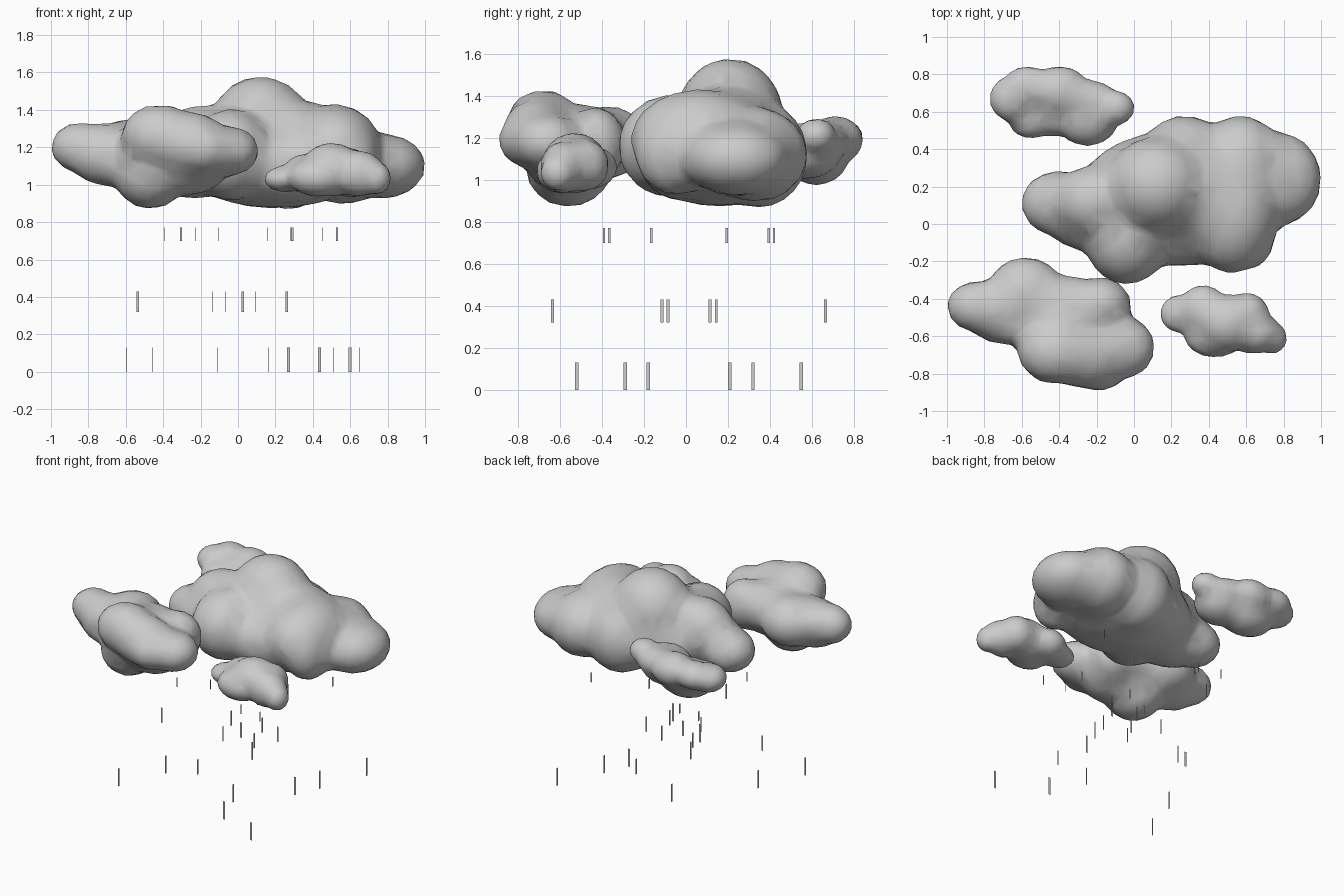
import bpy, bmesh
from mathutils import Matrix, Vector


def cloud(name, lobes, voxel, rounds=20, grow=0.009):
    """Fuse overlapping ellipsoids (x, y, z, rx, ry, rz) into one soft cloud."""
    bm = bmesh.new()
    for x, y, z, rx, ry, rz in lobes:
        m = Matrix.Translation((x, y, z)) @ Matrix.Diagonal((rx + grow, ry + grow, rz + grow, 1))
        bmesh.ops.create_icosphere(bm, subdivisions=3, radius=1, matrix=m)
    me = bpy.data.meshes.new(name)
    bm.to_mesh(me)
    bm.free()
    ob = bpy.data.objects.new(name, me)
    bpy.context.collection.objects.link(ob)
    r = ob.modifiers.new("fuse", 'REMESH')
    r.mode = 'VOXEL'
    r.voxel_size = voxel
    r.use_smooth_shade = True
    s = ob.modifiers.new("soften", 'SMOOTH')
    s.factor = 0.5
    s.iterations = rounds
    d = ob.modifiers.new("facets", 'DECIMATE')
    d.ratio = 0.1
    return ob


def rain(name, side_on, front_on, z0, z1, w):
    """One row of thin upright strips, some facing x and some facing y."""
    bm = bmesh.new()
    for pts, across in ((side_on, Vector((0.001, w / 2, 0))), (front_on, Vector((w / 2, 0, 0)))):
        for x, y in pts:
            lo, hi = Vector((x, y, z0)), Vector((x, y, z1))
            bm.faces.new([bm.verts.new(p) for p in
                          (lo - across, lo + across, hi + across, hi - across)])
    me = bpy.data.meshes.new(name)
    bm.to_mesh(me)
    bm.free()
    bpy.context.collection.objects.link(bpy.data.objects.new(name, me))


def with_opposites(pts, cx=0.0275, cy=0.0145):
    """Add the half-turn copy of each drop."""
    return pts + [(2 * cx - x, 2 * cy - y) for x, y in pts]


# Main cloud
cloud("main_cloud", [
    (0.20, 0.15, 1.12, 0.50, 0.34, 0.24),
    (0.25, -0.03, 1.10, 0.40, 0.19, 0.19),
    (0.12, 0.21, 1.30, 0.27, 0.25, 0.275),
    (0.30, 0.17, 1.24, 0.36, 0.26, 0.20),
    (0.52, 0.06, 1.19, 0.24, 0.32, 0.235),
    (0.61, -0.05, 1.13, 0.14, 0.19, 0.20),
    (0.57, 0.33, 1.12, 0.23, 0.245, 0.22),
    (0.27, 0.35, 1.12, 0.23, 0.225, 0.25),
    (0.76, 0.24, 1.10, 0.24, 0.25, 0.17),
    (-0.04, -0.07, 1.16, 0.22, 0.25, 0.24),
    (-0.20, 0.12, 1.22, 0.23, 0.19, 0.20),
    (-0.24, 0.05, 1.11, 0.24, 0.19, 0.18),
    (-0.41, 0.11, 1.11, 0.19, 0.17, 0.15),
], 0.026)

# Front left cloud
cloud("left_cloud", [
    (-0.84, -0.44, 1.20, 0.16, 0.13, 0.13),
    (-0.68, -0.47, 1.16, 0.23, 0.17, 0.165),
    (-0.58, -0.37, 1.18, 0.20, 0.19, 0.165),
    (-0.42, -0.68, 1.26, 0.20, 0.17, 0.165),
    (-0.27, -0.70, 1.22, 0.22, 0.17, 0.165),
    (-0.06, -0.66, 1.18, 0.17, 0.16, 0.13),
    (-0.18, -0.73, 1.19, 0.15, 0.16, 0.13),
    (-0.47, -0.56, 1.06, 0.19, 0.20, 0.185),
    (-0.27, -0.57, 1.11, 0.22, 0.20, 0.16),
    (-0.18, -0.43, 1.17, 0.16, 0.14, 0.17),
    (-0.38, -0.48, 1.18, 0.26, 0.20, 0.17),
], 0.024)

# Small front right cloud
cloud("small_front_cloud", [
    (0.25, -0.48, 1.03, 0.11, 0.10, 0.065),
    (0.37, -0.46, 1.06, 0.13, 0.13, 0.10),
    (0.50, -0.53, 1.08, 0.16, 0.15, 0.14),
    (0.43, -0.59, 1.04, 0.16, 0.12, 0.10),
    (0.60, -0.49, 1.07, 0.12, 0.12, 0.12),
    (0.64, -0.58, 1.06, 0.14, 0.11, 0.12),
    (0.74, -0.61, 1.035, 0.075, 0.08, 0.085),
], 0.015, 18, 0.006)

# Small back left cloud
cloud("small_back_cloud", [
    (-0.65, 0.67, 1.18, 0.12, 0.12, 0.09),
    (-0.57, 0.73, 1.20, 0.13, 0.11, 0.09),
    (-0.40, 0.71, 1.19, 0.16, 0.13, 0.11),
    (-0.28, 0.66, 1.18, 0.20, 0.11, 0.10),
    (-0.25, 0.58, 1.14, 0.17, 0.16, 0.13),
    (-0.10, 0.62, 1.21, 0.10, 0.09, 0.08),
    (-0.44, 0.62, 1.11, 0.20, 0.15, 0.13),
    (-0.55, 0.56, 1.13, 0.12, 0.10, 0.09),
], 0.016, 18, 0.006)

# Rain in three rows
rain("rain_top", with_opposites([(-0.105, -0.165), (0.28, -0.365), (0.45, -0.39)]),
     [(-0.305, -0.265), (0.53, 0.33), (0.29, -0.19)], 0.70, 0.77, 0.011)
rain("rain_middle", with_opposites([(0.12, -0.635), (-0.04, -0.115), (0.19, -0.085)]),
     [(-0.535, -0.11), (0.025, 0.0), (0.26, 0.085)], 0.32, 0.43, 0.014)
rain("rain_bottom", with_opposites([(-0.595, -0.52), (-0.455, -0.18), (0.165, -0.29)]),
     [(0.27, -0.545), (0.435, 0.035), (0.60, -0.71)], 0.0, 0.13, 0.016)
